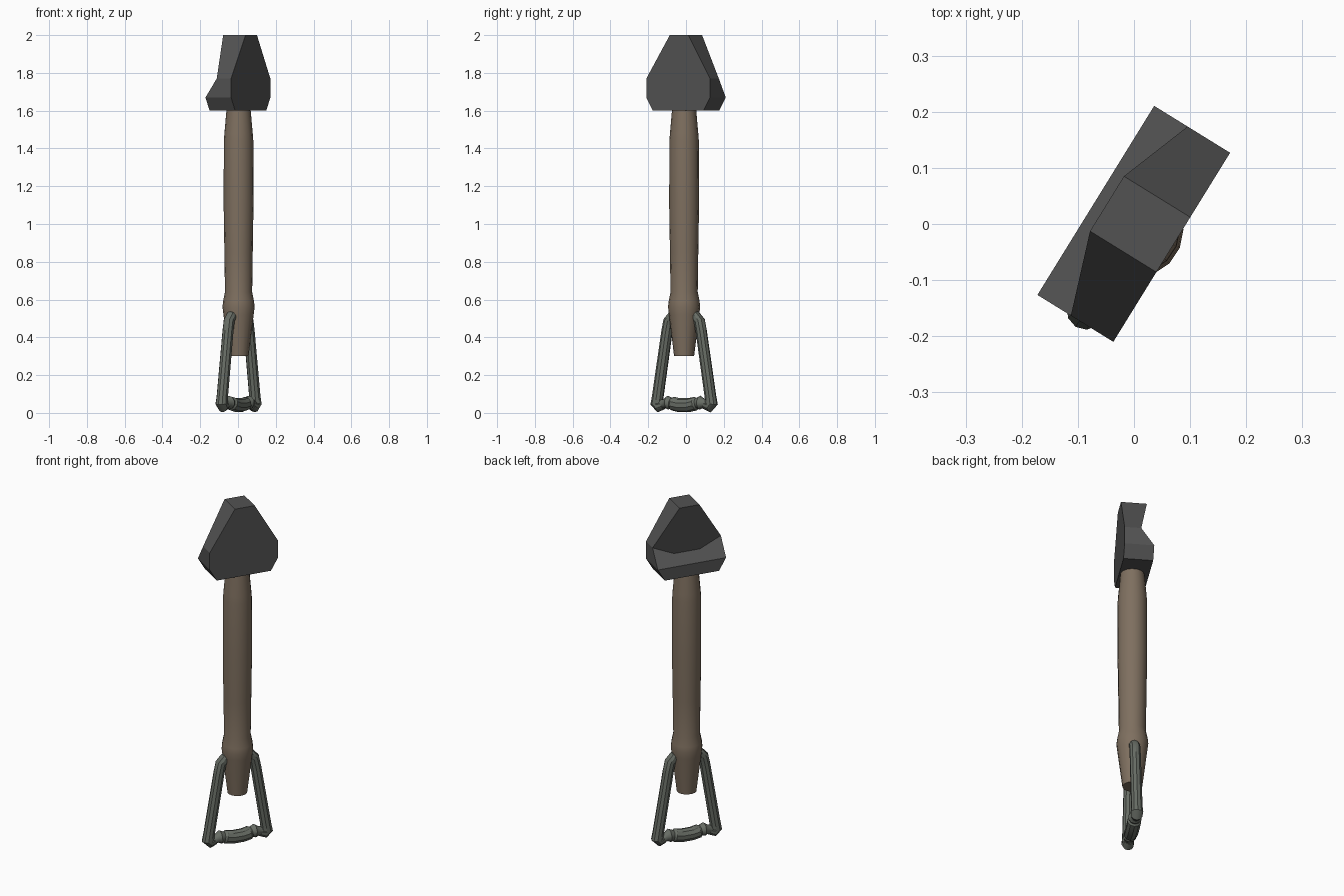
import bpy, bmesh, math
from mathutils import Vector, Matrix

if "Cube" in bpy.data.objects:
    bpy.data.objects.remove(bpy.data.objects["Cube"])

ANGLE = math.radians(58.3)
TURN = Matrix.Rotation(ANGLE, 4, 'Z')
CENTRE = Vector((0.003, -0.01, 0))


def material(name, rgb):
    m = bpy.data.materials.new(name)
    m.diffuse_color = (*rgb, 1)
    m.use_nodes = True
    m.node_tree.nodes["Principled BSDF"].inputs["Base Color"].default_value = m.diffuse_color
    return m


WOOD = material("brown wood", (0.21, 0.16, 0.115))
IRON = material("dark iron", (0.085, 0.085, 0.085))
STEEL = material("greenish steel", (0.135, 0.15, 0.128))


def finish(name, bm, mat, smooth=True):
    bmesh.ops.recalc_face_normals(bm, faces=bm.faces)
    me = bpy.data.meshes.new(name)
    bm.to_mesh(me)
    bm.free()
    me.materials.append(mat)
    ob = bpy.data.objects.new(name, me)
    bpy.context.collection.objects.link(ob)
    if smooth:
        bpy.ops.object.select_all(action='DESELECT')
        ob.select_set(True)
        bpy.context.view_layer.objects.active = ob
        bpy.ops.object.shade_smooth_by_angle(angle=math.radians(35))
    return ob


def tube(name, stations, side, mat, sides, matrix):
    """Skin circles along a planar path; stations are (point, radius)."""
    bm = bmesh.new()
    pts = [Vector(p) for p, r in stations]
    rings = []
    for i, (p, r) in enumerate(stations):
        t = (pts[min(i + 1, len(pts) - 1)] - pts[max(i - 1, 0)]).normalized()
        n = t.cross(side)
        rings.append([bm.verts.new(matrix @ (pts[i] + r * (math.cos(a) * n + math.sin(a) * side)))
                      for a in (2 * math.pi * k / sides for k in range(sides))])
    for a, b in zip(rings, rings[1:]):
        for k in range(sides):
            j = (k + 1) % sides
            bm.faces.new((a[k], a[j], b[j], b[k]))
    bm.faces.new(rings[0])
    bm.faces.new(rings[-1])
    return finish(name, bm, mat)


# Turned wooden handle: (height, radius)
profile = [(0.30, 0.053), (0.52, 0.08), (0.56, 0.085), (0.59, 0.082), (0.64, 0.072),
           (0.85, 0.075), (1.10, 0.079), (1.44, 0.078), (1.48, 0.075), (1.66, 0.059)]
tube("handle", [((0, 0, z), r) for z, r in profile], Vector((0, 1, 0)), WOOD, 16,
     Matrix.Translation(CENTRE))

# Hanging loop: two bent legs, mirrored
ring_place = Matrix.Translation(CENTRE) @ TURN
leg = [((0.04, 0, 0.512), 0.029), ((0.075, 0, 0.51), 0.029), ((0.095, 0, 0.487), 0.03),
       ((0.107, 0, 0.43), 0.03), ((0.164, 0, 0.085), 0.031), ((0.170, 0, 0.048), 0.034),
       ((0.158, 0, 0.034), 0.031), ((0.13, 0, 0.042), 0.024)]
for name, s in (("loop_leg_front", -1), ("loop_leg_back", 1)):
    tube(name, [((s * p[0], 0, p[2]), r) for p, r in leg], Vector((0, 1, 0)),
         STEEL, 10, ring_place)

# Grip bar with swollen collars
half = [(0.15, 0.045, 0.024), (0.118, 0.05, 0.026), (0.10, 0.054, 0.037),
        (0.08, 0.051, 0.029), (0.07, 0.049, 0.037), (0.03, 0.041, 0.037)]
bar = [((-u, 0, z), r) for u, z, r in half] + [((u, 0, z), r) for u, z, r in reversed(half)]
tube("loop_grip", bar, Vector((0, 1, 0)), STEEL, 10, ring_place)

# Hammer head: flat front outline, back notched by an overhanging panel and a sill
outline = [(-0.157, 1.60), (-0.198, 1.67), (-0.198, 1.77), (-0.052, 2.0),
           (0.063, 2.0), (0.198, 1.77), (0.198, 1.67), (0.157, 1.60)]
back_depth = {1.60: 0.08, 1.67: 0.08, 1.77: 0.01, 2.0: 0.06}
bm = bmesh.new()
front = [bm.verts.new(TURN @ Vector((u, -0.079, z))) for u, z in outline]
back = [bm.verts.new(TURN @ Vector((u, back_depth[z], z))) for u, z in outline]
mids = [bm.verts.new(TURN @ Vector((u, 0.012, 1.715))) for u in (-0.075, 0.075)]
bm.faces.new(front)
for i in range(8):
    j = (i + 1) % 8
    bm.faces.new((front[i], front[j], back[j], back[i]))
bm.faces.new((back[0], back[1], back[6], back[7]))
bm.faces.new((back[1], back[2], mids[0], mids[1], back[5], back[6]))
bm.faces.new((back[2], back[3], back[4], back[5], mids[1], mids[0]))
finish("hammer_head", bm, IRON, smooth=False)
